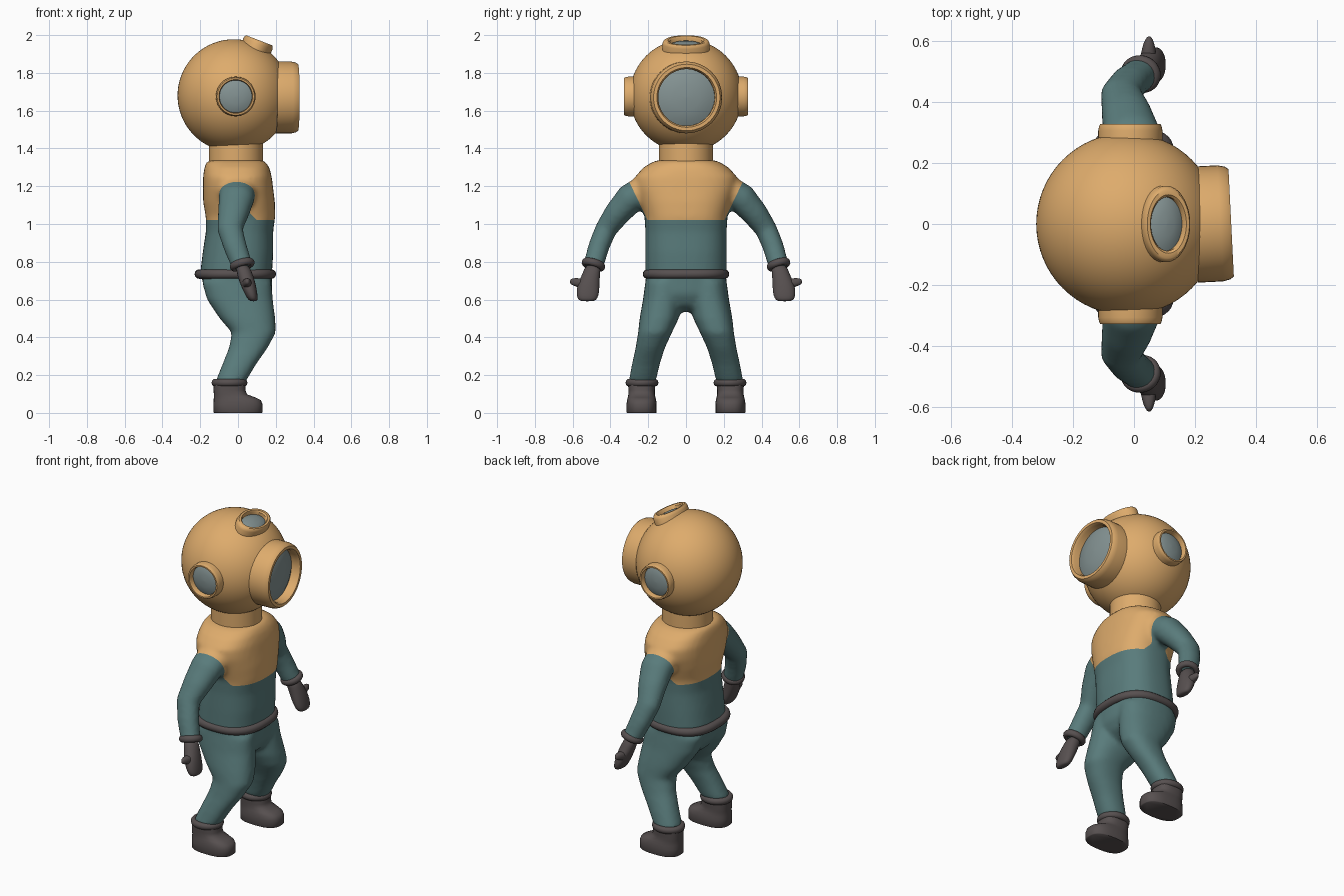
import bpy, bmesh, math
from mathutils import Vector, Matrix

if "Cube" in bpy.data.objects:
    bpy.data.objects.remove(bpy.data.objects["Cube"])


def mat(name, c):
    m = bpy.data.materials.new(name)
    m.diffuse_color = (*c, 1)
    m.use_nodes = True
    m.node_tree.nodes["Principled BSDF"].inputs["Base Color"].default_value = m.diffuse_color
    return m


BRASS = mat("brass", (0.73, 0.41, 0.15))
SUIT = mat("suit_cloth", (0.10, 0.20, 0.20))
DARK = mat("dark_leather", (0.095, 0.08, 0.08))
GLASS = mat("glass", (0.23, 0.29, 0.29))


def finish(name, bm, material, angle=50):
    bmesh.ops.recalc_face_normals(bm, faces=bm.faces)
    me = bpy.data.meshes.new(name)
    bm.to_mesh(me)
    bm.free()
    ob = bpy.data.objects.new(name, me)
    bpy.context.collection.objects.link(ob)
    me.materials.append(material)
    bpy.ops.object.select_all(action='DESELECT')
    ob.select_set(True)
    bpy.context.view_layer.objects.active = ob
    bpy.ops.object.shade_smooth_by_angle(angle=math.radians(angle))
    return ob


def subsurf(ob, levels=2):
    m = ob.modifiers.new("Subdivision", 'SUBSURF')
    m.levels = m.render_levels = levels


def oval(t, e):
    """Point on a unit superellipse."""
    c, s = math.cos(t), math.sin(t)
    f = lambda v: math.copysign(abs(v) ** (2 / e), v)
    return f(c), f(s)


def skin(bm, rings, closed=False, caps=True):
    rows = [[bm.verts.new(p) for p in r] for r in rings]
    n = len(rows[0])
    pairs = list(zip(rows, rows[1:] + rows[:1] if closed else rows[1:]))
    for a, b in pairs:
        for i in range(n):
            j = (i + 1) % n
            bm.faces.new((a[i], a[j], b[j], b[i]))
    if caps and not closed:
        bm.faces.new(rows[0])
        bm.faces.new(rows[-1])


def loft(bm, secs, flat=True, e=2.3, n=24, side=1):
    """Sections are (x, y, z, radius_u, radius_v); flat keeps rings level."""
    cs = [Vector(s[:3]) for s in secs]
    rings = []
    for i, s in enumerate(secs):
        d = Vector((0, 0, 1)) if flat else (cs[min(i + 1, len(cs) - 1)] - cs[max(i - 1, 0)]).normalized()
        u = Vector((1, 0, 0))
        u = (u - d * u.dot(d)).normalized()
        v = d.cross(u)
        ring = []
        for k in range(n):
            a, b = oval(2 * math.pi * k / n, e)
            p = cs[i] + u * a * s[3] + v * b * s[4]
            ring.append((p.x, p.y * side, p.z))
        rings.append(ring)
    skin(bm, rings)


def band(name, loc, rx, ry, r, rz, axis=(0, 0, 1), e=2.0, n=48):
    """Rolled band following an oval."""
    q = Vector((0, 0, 1)).rotation_difference(Vector(axis))
    rings = []
    for k in range(n):
        t = 2 * math.pi * k / n
        a, b = oval(t, e)
        c = Vector((a * rx, b * ry, 0))
        o = Vector((math.cos(t), math.sin(t), 0))
        rings.append([Vector(loc) + q @ (c + o * r * math.cos(w) + Vector((0, 0, rz * math.sin(w))))
                      for w in [2 * math.pi * j / 12 for j in range(12)]])
    bm = bmesh.new()
    skin(bm, rings, closed=True)
    return finish(name, bm, DARK)


def lathe(name, prof, loc, axis, material, squash=1, closed=False, n=48):
    """Turned profile of (radius, height) about an axis."""
    z = Vector(axis).normalized()
    x = Vector((0, 1, 0)) if abs(z.y) < 0.9 else Vector((1, 0, 0))
    x = (x - z * x.dot(z)).normalized()
    y = z.cross(x)
    rings = [[Vector(loc) + x * r * math.cos(t) + y * r * squash * math.sin(t) + z * h
              for t in [2 * math.pi * k / n for k in range(n)]] for r, h in prof]
    bm = bmesh.new()
    skin(bm, rings, closed=closed)
    return finish(name, bm, material, 40)


def porthole(name, loc, axis, ro, ri, h, deep, squash=1):
    m = (ro - ri) * 0.35
    lathe(name + "_rim", [(ro, -deep), (ro, h * 0.55), (ro - m * 0.4, h * 0.85), (ro - m, h),
                          (ri + m * 0.6, h), (ri, h * 0.8), (ri, -deep)], loc, axis, BRASS, squash, True)
    lathe(name + "_glass", [(ri * 1.03, -deep), (ri * 1.03, h * 0.3), (ri * 0.8, h * 0.5),
                            (ri * 0.45, h * 0.65), (ri * 0.02, h * 0.7)], loc, axis, GLASS, squash)


# Helmet and neck
bm = bmesh.new()
bmesh.ops.create_uvsphere(bm, u_segments=64, v_segments=40, radius=0.298)
bmesh.ops.translate(bm, verts=bm.verts, vec=(-0.022, 0, 1.68))
finish("helmet", bm, BRASS)
lathe("neck_collar", [(0.143, 1.30), (0.143, 1.43)], (-0.01, 0, 0), (0, 0, 1), BRASS)

# Windows of the helmet
porthole("front_window", (0.24, 0, 1.67), (1, 0.05, 0), 0.19, 0.15, 0.078, 0.04)
porthole("top_window", (0.098, 0, 1.935), (0.36, 0, 0.93), 0.125, 0.088, 0.04, 0.03, 0.66)
for s, tag in ((1, "left"), (-1, "right")):
    porthole(tag + "_window", (-0.012, s * 0.28, 1.675), (0, s, 0), 0.105, 0.086, 0.047, 0.02)

# Suit: torso, arms and legs fused into one skin
bm = bmesh.new()
loft(bm, [(0.01, 0, 0.535, 0.09, 0.08), (0.01, 0, 0.57, 0.14, 0.15), (0.005, 0, 0.63, 0.175, 0.20),
          (-0.01, 0, 0.74, 0.190, 0.215), (0.0, 0, 0.85, 0.187, 0.216), (0.008, 0, 0.96, 0.178, 0.215),
          (0.013, 0, 1.04, 0.184, 0.220), (0.005, 0, 1.12, 0.190, 0.245), (0.0, 0, 1.19, 0.186, 0.270),
          (-0.003, 0, 1.25, 0.182, 0.270), (-0.006, 0, 1.30, 0.172, 0.225),
          (-0.01, 0, 1.327, 0.158, 0.180), (-0.01, 0, 1.338, 0.142, 0.150)], e=2.5, n=40)
for s in (1, -1):
    loft(bm, [(0, 0.13, 1.20, 0.09, 0.07), (-0.004, 0.22, 1.178, 0.100, 0.082),
              (-0.008, 0.295, 1.135, 0.095, 0.080), (-0.025, 0.365, 1.055, 0.082, 0.069),
              (-0.042, 0.425, 0.97, 0.068, 0.058), (-0.015, 0.462, 0.88, 0.062, 0.056),
              (0.025, 0.493, 0.77, 0.055, 0.054)], flat=False, e=2.1, side=s)
    loft(bm, [(-0.008, 0.11, 0.70, 0.185, 0.105), (0.01, 0.122, 0.60, 0.175, 0.106),
              (0.050, 0.142, 0.50, 0.148, 0.104), (0.084, 0.164, 0.425, 0.117, 0.090),
              (0.055, 0.189, 0.345, 0.103, 0.078), (0.008, 0.212, 0.26, 0.090, 0.074),
              (-0.042, 0.233, 0.16, 0.080, 0.072)], side=s)
raw = finish("suit_source", bm, SUIT)
m = raw.modifiers.new("Fuse", 'REMESH')
m.mode, m.voxel_size = 'VOXEL', 0.013
m = raw.modifiers.new("Soften", 'SMOOTH')
m.factor, m.iterations = 0.5, 10
dg = bpy.context.evaluated_depsgraph_get()
me = bpy.data.meshes.new_from_object(raw.evaluated_get(dg))
bpy.data.objects.remove(raw)

# Brass breastplate area: cut clean borders, then colour the faces inside
bm = bmesh.new()
bm.from_mesh(me)
SLOPE, Y0, Z0 = 0.48, 0.203, 1.02
for co, no in (((0, 0, Z0), (0, 0, 1)), ((0, Y0, Z0), (0, 1, -SLOPE)), ((0, -Y0, Z0), (0, 1, SLOPE))):
    bmesh.ops.bisect_plane(bm, geom=bm.verts[:] + bm.edges[:] + bm.faces[:], plane_co=co, plane_no=no)
for f in bm.faces:
    c = f.calc_center_median()
    f.material_index = int(c.z > Z0 and abs(c.y) < Y0 + SLOPE * (c.z - Z0))
suit = finish("diving_suit", bm, SUIT, 80)
suit.data.materials.append(BRASS)

# Belt
band("belt", (-0.014, 0, 0.735), 0.192, 0.205, 0.024, 0.025, e=2.6, n=64)

for s, tag in ((1, "left"), (-1, "right")):
    # Boot with cuff
    bm = bmesh.new()
    loft(bm, [(0, 0.235, 0, 0.126, 0.078), (0, 0.235, 0.004, 0.130, 0.080), (0, 0.235, 0.045, 0.130, 0.080),
              (-0.004, 0.235, 0.068, 0.125, 0.077), (-0.018, 0.235, 0.082, 0.110, 0.073),
              (-0.040, 0.235, 0.098, 0.088, 0.070), (-0.045, 0.235, 0.12, 0.084, 0.070),
              (-0.045, 0.235, 0.165, 0.084, 0.072)], e=2.6, n=32, side=s)
    finish(tag + "_boot", bm, DARK, 60)
    band(tag + "_boot_cuff", (-0.045, s * 0.233, 0.16), 0.077, 0.069, 0.018, 0.02)

    # Glove with thumb and wrist cuff
    bm = bmesh.new()
    loft(bm, [(0.02, 0.49, 0.79, 0.035, 0.042), (0.035, 0.500, 0.74, 0.042, 0.046),
              (0.050, 0.515, 0.69, 0.043, 0.058), (0.066, 0.520, 0.64, 0.036, 0.062),
              (0.077, 0.522, 0.605, 0.029, 0.055), (0.082, 0.522, 0.59, 0.018, 0.038)],
         e=2.2, n=16, side=s)
    subsurf(finish(tag + "_glove", bm, DARK, 180), 1)
    bm = bmesh.new()
    loft(bm, [(0.045, 0.51, 0.675, 0.030, 0.030), (0.048, 0.56, 0.688, 0.026, 0.026),
              (0.049, 0.595, 0.694, 0.018, 0.021), (0.050, 0.615, 0.698, 0.006, 0.012)],
         flat=False, n=12, side=s)
    subsurf(finish(tag + "_thumb", bm, DARK, 180), 1)
    band(tag + "_wrist_cuff", (0.022, s * 0.49, 0.785), 0.050, 0.047, 0.017, 0.02,
         axis=(-0.25, -s * 0.28, 0.93))
